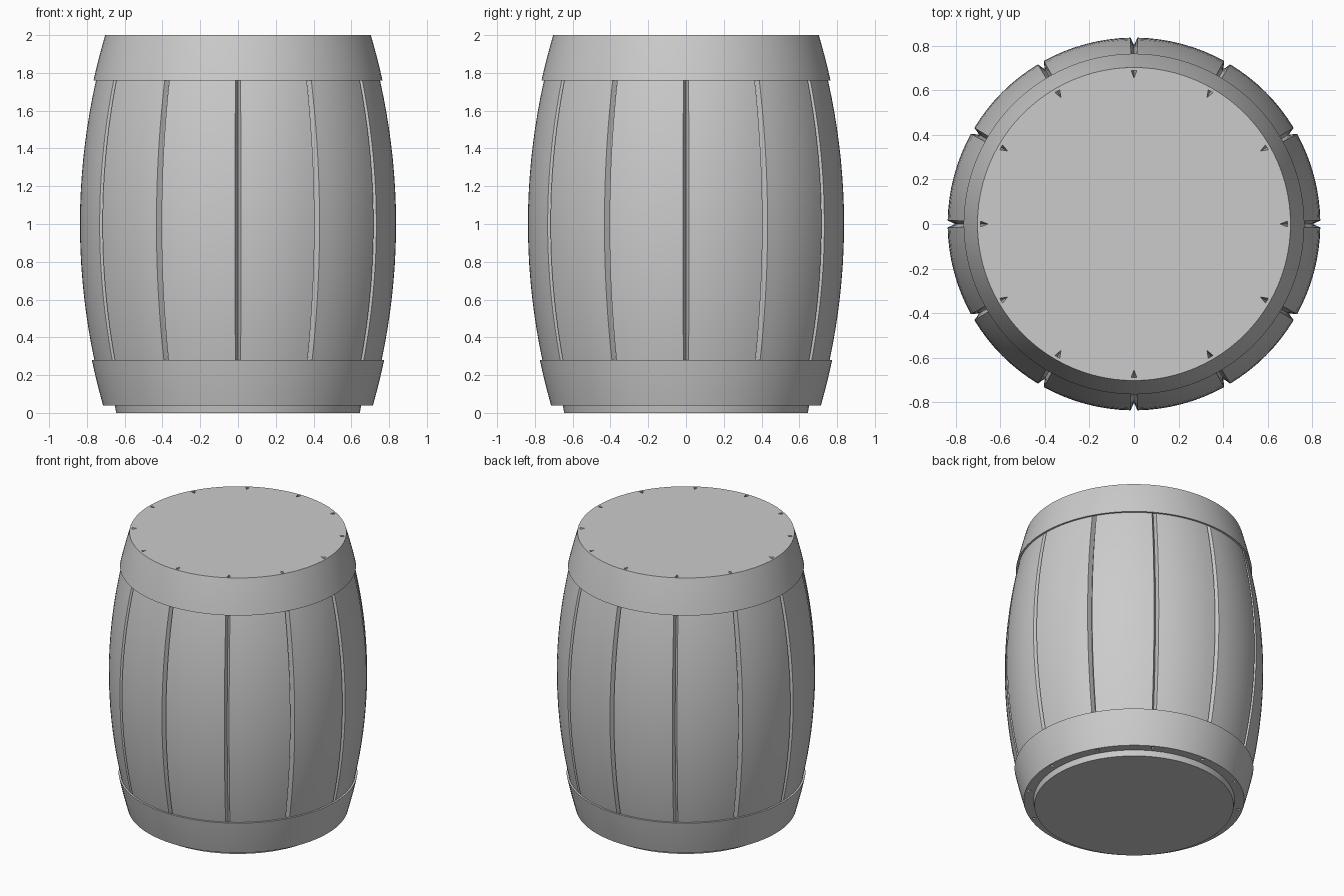
import bpy, bmesh
from math import sin, cos, pi

if "Cube" in bpy.data.objects:
    bpy.data.objects.remove(bpy.data.objects["Cube"])

STAVES = 12


def radius(z):
    # bulging barrel curve
    return 0.837 - 0.147 * (z - 1) ** 2


def finish(name, bm):
    bmesh.ops.recalc_face_normals(bm, faces=bm.faces)
    me = bpy.data.meshes.new(name)
    bm.to_mesh(me)
    bm.free()
    ob = bpy.data.objects.new(name, me)
    bpy.context.collection.objects.link(ob)
    bpy.ops.object.select_all(action='DESELECT')
    ob.select_set(True)
    bpy.context.view_layer.objects.active = ob
    bpy.ops.object.shade_smooth_by_angle(angle=0.5)
    return ob


def bridge(bm, a, b):
    n = len(a)
    for i in range(n):
        j = (i + 1) % n
        bm.faces.new((a[i], a[j], b[j], b[i]))


def ring(bm, pts):
    return [bm.verts.new(p) for p in pts]


def circle(r, z, n=96):
    return [(r * cos(2 * pi * i / n), r * sin(2 * pi * i / n), z) for i in range(n)]


# stave body: one ring per height, with a V groove between staves
def stave_ring(z):
    r = radius(z)
    step = 2 * pi / STAVES
    half = 0.0155 * r / 0.837 / r
    depth = 0.034
    pts = []
    for s in range(STAVES):
        a0 = s * step
        pts.append(((r - depth) * cos(a0), (r - depth) * sin(a0), z))
        for k in range(9):
            a = a0 + half + (step - 2 * half) * k / 8
            pts.append((r * cos(a), r * sin(a), z))
    return pts


bm = bmesh.new()
rows = [ring(bm, stave_ring(0.04 + 1.96 * i / 24)) for i in range(25)]
for a, b in zip(rows, rows[1:]):
    bridge(bm, a, b)
bm.faces.new(rows[0])
bm.faces.new(rows[-1])
finish("barrel_staves", bm)


# hoops: closed ring following the barrel curve
def hoop(name, z0, z1, offset):
    zs = [z0 + (z1 - z0) * i / 5 for i in range(6)]
    profile = [(radius(z) + offset, z) for z in zs]
    profile += [(radius(z) - 0.001, z) for z in reversed(zs)]
    bm = bmesh.new()
    rows = [ring(bm, circle(r, z)) for r, z in profile]
    for a, b in zip(rows, rows[1:] + rows[:1]):
        bridge(bm, a, b)
    finish(name, bm)


hoop("top_hoop", 1.76, 2.0, 0.013)
hoop("bottom_hoop", 0.04, 0.28, 0.013)

# base disc under the barrel
bm = bmesh.new()
low, high = ring(bm, circle(0.645, 0)), ring(bm, circle(0.652, 0.04))
bridge(bm, low, high)
bm.faces.new(low)
bm.faces.new(high)
finish("base_disc", bm)
